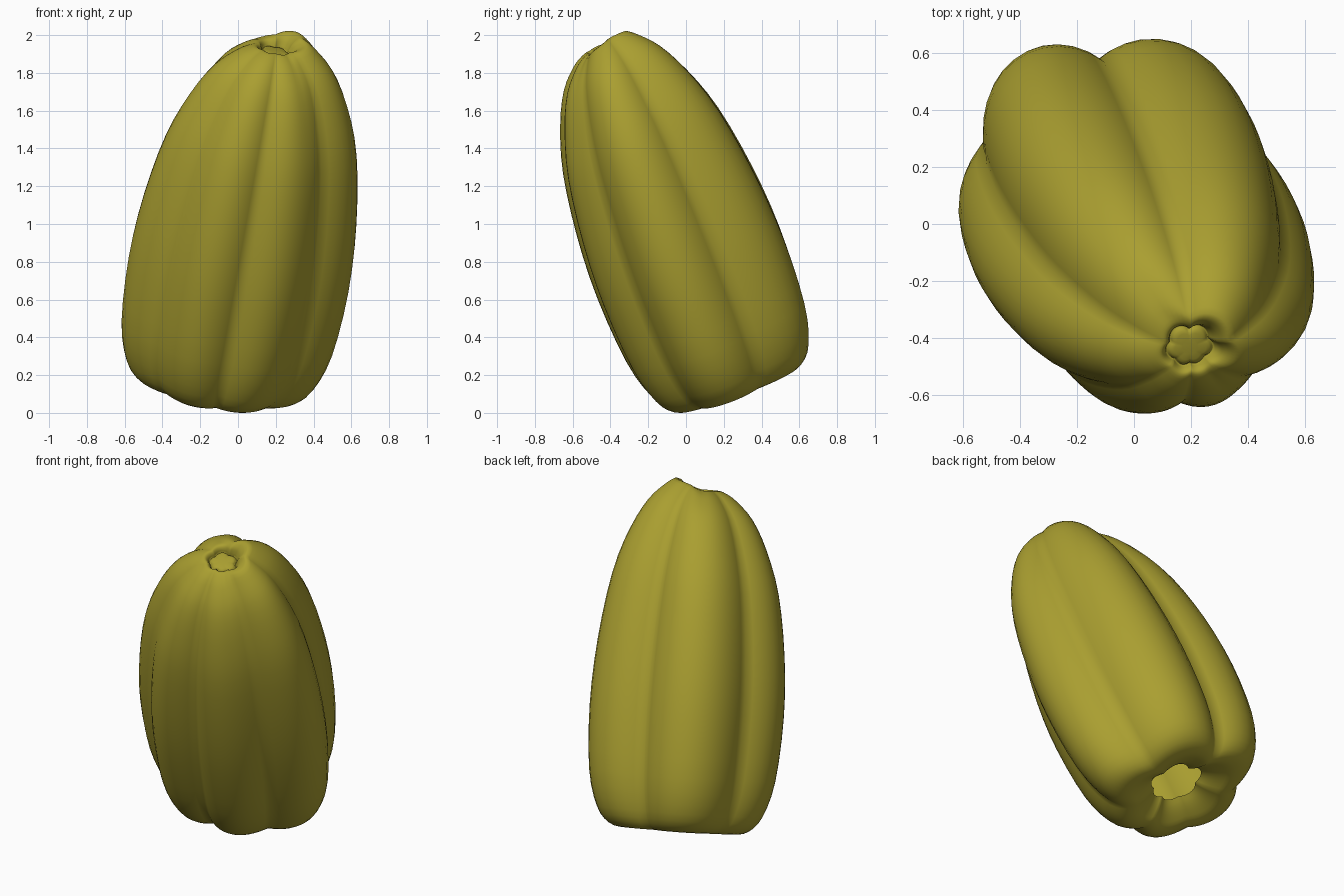
import bpy, bmesh, math
from mathutils import Vector

if "Cube" in bpy.data.objects:
    bpy.data.objects.remove(bpy.data.objects["Cube"])

# profile along the fruit axis: (distance from base, radius)
PROFILE = [(0.04, .15), (0.01, .19), (-0.02, .25), (-0.04, .32), (-0.02, .405), (0.07, .48),
           (0.28, .54), (0.65, .563), (1.0, .543), (1.35, .485), (1.6, .398), (1.77, .305),
           (1.87, .205), (1.91, .14), (1.92, .105), (1.905, .088), (1.885, .08), (1.90, .065), (1.905, .03)]
# groove angles with groove radii, and the peak radius of the lobe that follows each groove
GROOVES = [(19, .50, .58), (92, .45, .60), (164, .50, .585), (222, .50, .54), (272, .46, .53), (322, .50, .615)]
STEPS = 12

# cross-section: smooth lobes between creased grooves
section = []
for i, (a0, g0, peak) in enumerate(GROOVES):
    a1, g1, _ = GROOVES[(i + 1) % len(GROOVES)]
    if a1 < a0:
        a1 += 360
    for k in range(STEPS):
        u = k / STEPS
        base = g0 + (g1 - g0) * u
        r = base + (peak - base) * math.sin(math.pi * u)
        section.append((math.radians(a0 + (a1 - a0) * u), r / .565))

# leaning axis frame
origin = Vector((-.12, .25, .17))
axis = Vector((.32, -.69, 1.77)).normalized()
ex = (Vector((1, 0, 0)) - axis * axis.x).normalized()
ey = axis.cross(ex)


def smooth_profile(pts, n):
    """Catmull-Rom through the profile points."""
    out = []
    for i in range(len(pts) - 1):
        p = [Vector(pts[max(0, min(len(pts) - 1, i + j))]) for j in (-1, 0, 1, 2)]
        for k in range(n):
            t = k / n
            out.append(.5 * (2 * p[1] + (p[2] - p[0]) * t + (2 * p[0] - 5 * p[1] + 4 * p[2] - p[3]) * t * t
                             + (3 * p[1] - p[0] - 3 * p[2] + p[3]) * t ** 3))
    out.append(Vector(pts[-1]))
    return out


def place(s, r, a, m):
    """Point on the skin; the back right shoulder sits higher."""
    side = max(0, math.cos(a - math.radians(35)))
    s += .08 * side * max(0, min(1, (s - .7) / .8)) * max(0, min(1, (r - .09) / .06))
    return origin + axis * s + (ex * math.cos(a) + ey * math.sin(a)) * r * m


# lobed body, open at the base, small star dimple at the tip
bm = bmesh.new()
rings = [[bm.verts.new(place(s, r, a, m)) for a, m in section] for s, r in smooth_profile(PROFILE, 3)]
n = len(section)
for lo, hi in zip(rings, rings[1:]):
    for j in range(n):
        bm.faces.new((lo[j], lo[(j + 1) % n], hi[(j + 1) % n], hi[j]))
bm.faces.new(rings[-1])

# stand on z = 0
drop = min(v.co.z for v in bm.verts)
bmesh.ops.translate(bm, verts=bm.verts, vec=(0, 0, -drop))

mesh = bpy.data.meshes.new("ribbed_fruit")
bm.to_mesh(mesh)
bm.free()
for p in mesh.polygons:
    p.use_smooth = True
mat = bpy.data.materials.new("olive yellow")
mat.diffuse_color = (.40, .345, .03, 1)
mat.use_nodes = True
mat.node_tree.nodes["Principled BSDF"].inputs["Base Color"].default_value = mat.diffuse_color
mesh.materials.append(mat)
bpy.context.collection.objects.link(bpy.data.objects.new("ribbed_fruit", mesh))
